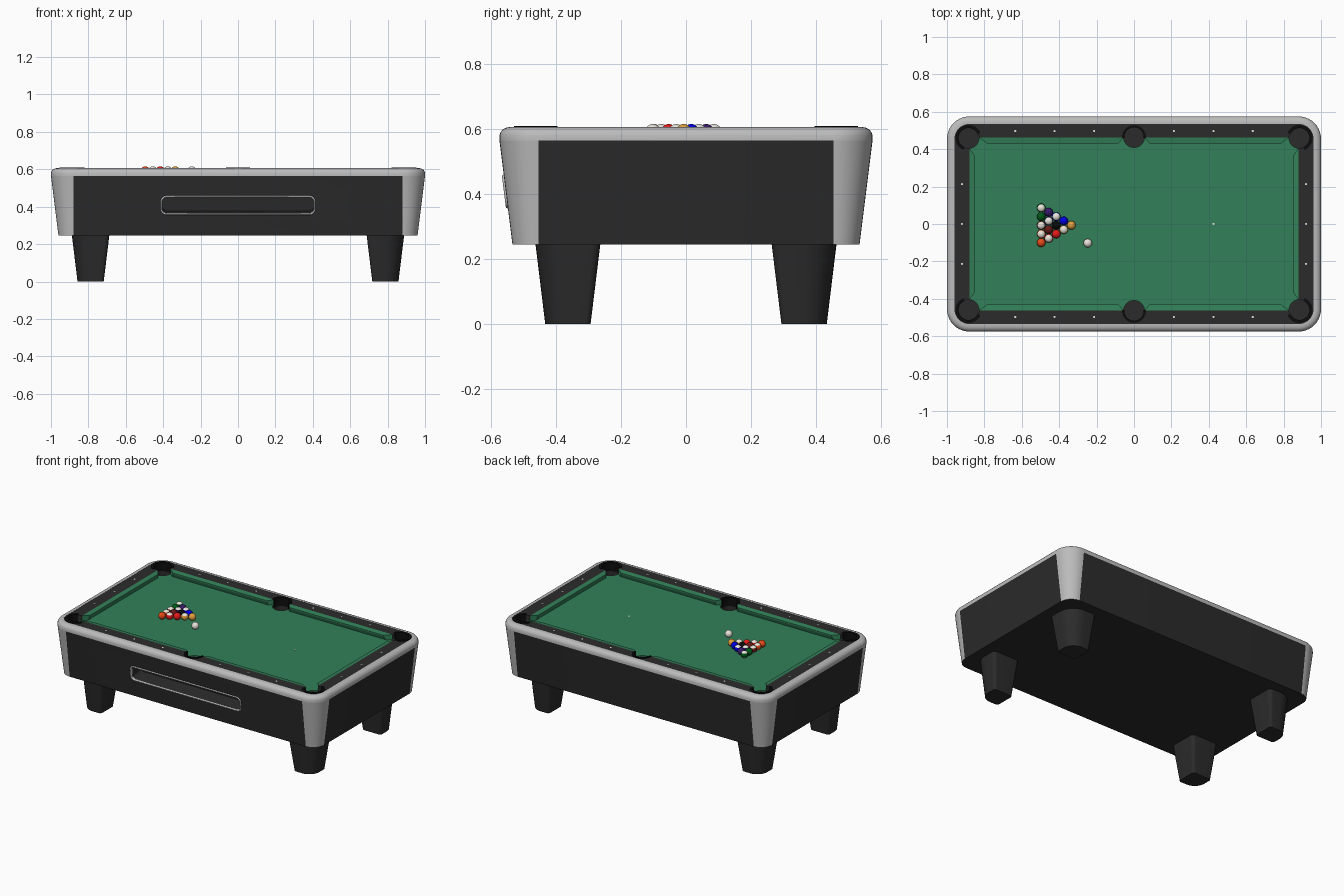
import bpy, bmesh, math
from mathutils import Vector, Matrix

if "Cube" in bpy.data.objects:
    bpy.data.objects.remove(bpy.data.objects["Cube"])


def material(name, r, g, b):
    m = bpy.data.materials.new(name)
    m.diffuse_color = (r, g, b, 1)
    m.use_nodes = True
    m.node_tree.nodes["Principled BSDF"].inputs["Base Color"].default_value = m.diffuse_color
    return m


DARK = material("dark_laminate", .024, .024, .024)
GREY = material("silver_trim", .5, .5, .5)
CLOTH = material("green_cloth", .032, .216, .098)
BLACK = material("black_rubber", .004, .004, .004)
WHITE = material("white", .8, .78, .7)
N = 10  # segments per rounded corner


def make(name, bm, mats):
    bmesh.ops.recalc_face_normals(bm, faces=bm.faces)
    me = bpy.data.meshes.new(name)
    bm.to_mesh(me)
    bm.free()
    for m in mats:
        me.materials.append(m)
    ob = bpy.data.objects.new(name, me)
    bpy.context.collection.objects.link(ob)
    return ob


def activate(ob):
    bpy.ops.object.select_all(action='DESELECT')
    ob.select_set(True)
    bpy.context.view_layer.objects.active = ob


def smooth(ob, angle=35):
    activate(ob)
    bpy.ops.object.shade_smooth_by_angle(angle=math.radians(angle))


def cut(ob, cutter):
    activate(ob)
    mod = ob.modifiers.new("cut", 'BOOLEAN')
    mod.operation, mod.object, mod.solver = 'DIFFERENCE', cutter, 'EXACT'
    bpy.ops.object.modifier_apply(modifier=mod.name)


def outline(hx, hy, r):
    radii = r if isinstance(r, (list, tuple)) else [r] * 4
    pts = []
    for q, (sx, sy) in enumerate([(1, 1), (-1, 1), (-1, -1), (1, -1)]):
        for i in range(N + 1):
            a = math.pi / 2 * (q + i / N)
            pts.append((sx * (hx - radii[q]) + radii[q] * math.cos(a),
                        sy * (hy - radii[q]) + radii[q] * math.sin(a)))
    return pts


def loft(name, rings, mats, loop=False, corner_mat=0):
    """Join rounded rectangles (half x, half y, radius, z); cap the ends or close the loop."""
    bm = bmesh.new()
    vs = [[bm.verts.new((x, y, z)) for x, y in outline(hx, hy, r)] for hx, hy, r, z in rings]
    pairs = list(zip(vs, vs[1:])) + ([(vs[-1], vs[0])] if loop else [])
    for a, b in pairs:
        for k in range(len(a)):
            j = (k + 1) % len(a)
            f = bm.faces.new((a[k], a[j], b[j], b[k]))
            if k % (N + 1) != N:
                f.material_index = corner_mat
    if not loop:
        bm.faces.new(vs[0])
        bm.faces.new(vs[-1])
    return make(name, bm, mats)


# Pocket cutters
pockets = [(sx * .885, sy * .46) for sx in (-1, 1) for sy in (-1, 1)] + [(0, .465), (0, -.465)]
bm = bmesh.new()
for x, y in pockets:
    bmesh.ops.create_cone(bm, cap_ends=True, segments=40, radius1=.056, radius2=.056, depth=.2,
                          matrix=Matrix.Translation((x, y, .59)))
pocket_cutter = make("pocket_cutter", bm, [DARK])
pocket_cutter.hide_render = True

# Tapered cabinet with silver corner casings
cabinet = loft("cabinet", [(.96, .535, .08, .245), (1, .575, .12, .565)], [DARK, GREY], corner_mat=1)
cut(cabinet, pocket_cutter)

# Ball return: recess and frame lying on the sloping front
place = Matrix.Translation((0, -.5553, .4075)) @ Matrix.Rotation(math.pi / 2 + math.atan(.125), 4, 'X')
recess = loft("recess_cutter", [(.404, .042, .022, -.1), (.404, .042, .022, .05)], [DARK])
recess.hide_render = True
recess.matrix_world = place
bpy.context.view_layer.update()
cut(cabinet, recess)
smooth(cabinet)
frame = loft("ball_return_frame", [(.404, .042, .022, -.01), (.404, .042, .022, .003), (.407, .045, .025, .006),
                                   (.411, .049, .029, .006), (.414, .052, .032, .003),
                                   (.414, .052, .032, -.01)], [GREY], loop=True)
frame.matrix_world = place
smooth(frame, 60)

# Silver rim with a rounded outer edge
profile = [(0, .565), (0, .58), (.003, .59), (.010, .599), (.02, .604), (.03, .606), (.04, .606), (.04, .56)]
smooth(loft("rim", [(1 - d, .575 - d, .12 - d, z) for d, z in profile], [GREY], loop=True))

# Rail top
rail = loft("rail", [(.96, .535, .08, .605), (.88, .462, .002, .605),
                     (.88, .462, .002, .56), (.96, .535, .08, .56)], [DARK], loop=True)
cut(rail, pocket_cutter)
smooth(rail)

# Cloth bed
bed = loft("cloth_bed", [(.9, .48, .01, .555), (.9, .48, .01, .57)], [CLOTH])
cut(bed, pocket_cutter)
smooth(bed)
for helper in (pocket_cutter, recess):
    bpy.data.objects.remove(helper)


# Cushions: wedge section, mitred towards the pockets
def cushion(name, back_a, back_b, nose_a, nose_b):
    bm = bmesh.new()
    ends = []
    for back, nose in ((back_a, nose_a), (back_b, nose_b)):
        back, nose = Vector(back), Vector(nose)
        foot = back.lerp(nose, .7)
        ends.append([bm.verts.new((p.x, p.y, z)) for p, z in
                     ((back, .565), (back, .605), (nose, .6), (nose, .592), (foot, .565))])
    a, b = ends
    for k in range(5):
        j = (k + 1) % 5
        bm.faces.new((a[k], a[j], b[j], b[k]))
    bm.faces.new(a)
    bm.faces.new(b)
    make(name, bm, [CLOTH])


for s in (-1, 1):
    cushion("end_cushion", (s * .88, -.403), (s * .88, .403), (s * .85, -.365), (s * .85, .365))
    for t in (-1, 1):
        cushion("side_cushion", (s * .828, t * .462), (s * .055, t * .462),
                (s * .785, t * .43), (s * .085, t * .43))


# Pocket liners: open arcs facing the table
def pocket_liner(x, y, inner, outer, spread):
    bm = bmesh.new()
    mid = math.atan2(y, x) if x == 0 else math.atan2(math.copysign(1, y), math.copysign(1, x))
    prev = None
    for i in range(29):
        a = mid + math.radians(spread) * (i / 14 - 1)
        sec = [bm.verts.new((x + r * math.cos(a), y + r * math.sin(a), z))
               for r, z in ((inner, .55), (inner, .61), (outer, .61), (outer, .6))]
        if prev:
            for k in range(4):
                j = (k + 1) % 4
                bm.faces.new((prev[k], prev[j], sec[j], sec[k]))
        if i in (0, 28):
            bm.faces.new(sec)
        prev = sec
    smooth(make("pocket_liner", bm, [BLACK]))


for x, y in pockets:
    if x:
        pocket_liner(x, y, .053, .07, 112)
    else:
        pocket_liner(x, y, .052, .064, 95)

# Rail sights and the foot spot
sights = [(s * x, t * .497, .605) for x in (.213, .425, .635) for s in (-1, 1) for t in (-1, 1)]
sights += [(s * .92, y, .605) for s in (-1, 1) for y in (-.213, 0, .213)]
bm = bmesh.new()
for p in sights + [(.425, 0, .57)]:
    bmesh.ops.create_cone(bm, cap_ends=True, segments=12, radius1=.006, radius2=.006, depth=.002,
                          matrix=Matrix.Translation(p))
make("rail_sights", bm, [WHITE])

# Tapered legs, rounded on the outer corner
for sx in (-1, 1):
    for sy in (-1, 1):
        corners = [(1, 1), (-1, 1), (-1, -1), (1, -1)]
        rad = [1.1 if c == (sx, sy) else .25 for c in corners]
        leg = loft("leg", [(h, h, [h * r for r in rad], z) for h, z in ((.07, 0), (.1, .246))], [DARK])
        leg.location = (sx * .788, sy * .364, 0)
        smooth(leg)

# Balls: (colour, striped), racked in a triangle
C = {"yellow": (.75, .35, .05), "blue": (0, 0, .8), "red": (.8, .01, .01), "purple": (.04, .01, .15),
     "orange": (.8, .07, .01), "green": (0, .1, .01), "maroon": (.15, .01, .01), "black": (.003, .003, .003)}
C = {k: material("ball_" + k, *v) for k, v in C.items()}
rack = [["yellow"], ["-yellow", "blue"], ["red", "black", "-blue"], ["-red", "maroon", "-purple", "purple"],
        ["orange", "-orange", "-maroon", "green", "-green"]]


def ball(name, x, y, mat, striped=False):
    bm = bmesh.new()
    bmesh.ops.create_uvsphere(bm, u_segments=24, v_segments=16, radius=.0232)
    for f in bm.faces:
        f.material_index = int(striped and abs(f.calc_center_median().z) > .012)
    ob = make(name, bm, [mat, WHITE])
    ob.location = (x, y, .5925)
    smooth(ob, 60)


for i, col in enumerate(rack):
    for j, c in enumerate(col):
        ball("ball", -.335 - .0403 * i, -.007 + .0465 * (j - i / 2), C[c.strip("-")], c[0] == "-")
ball("cue_ball", -.247, -.102, WHITE)
